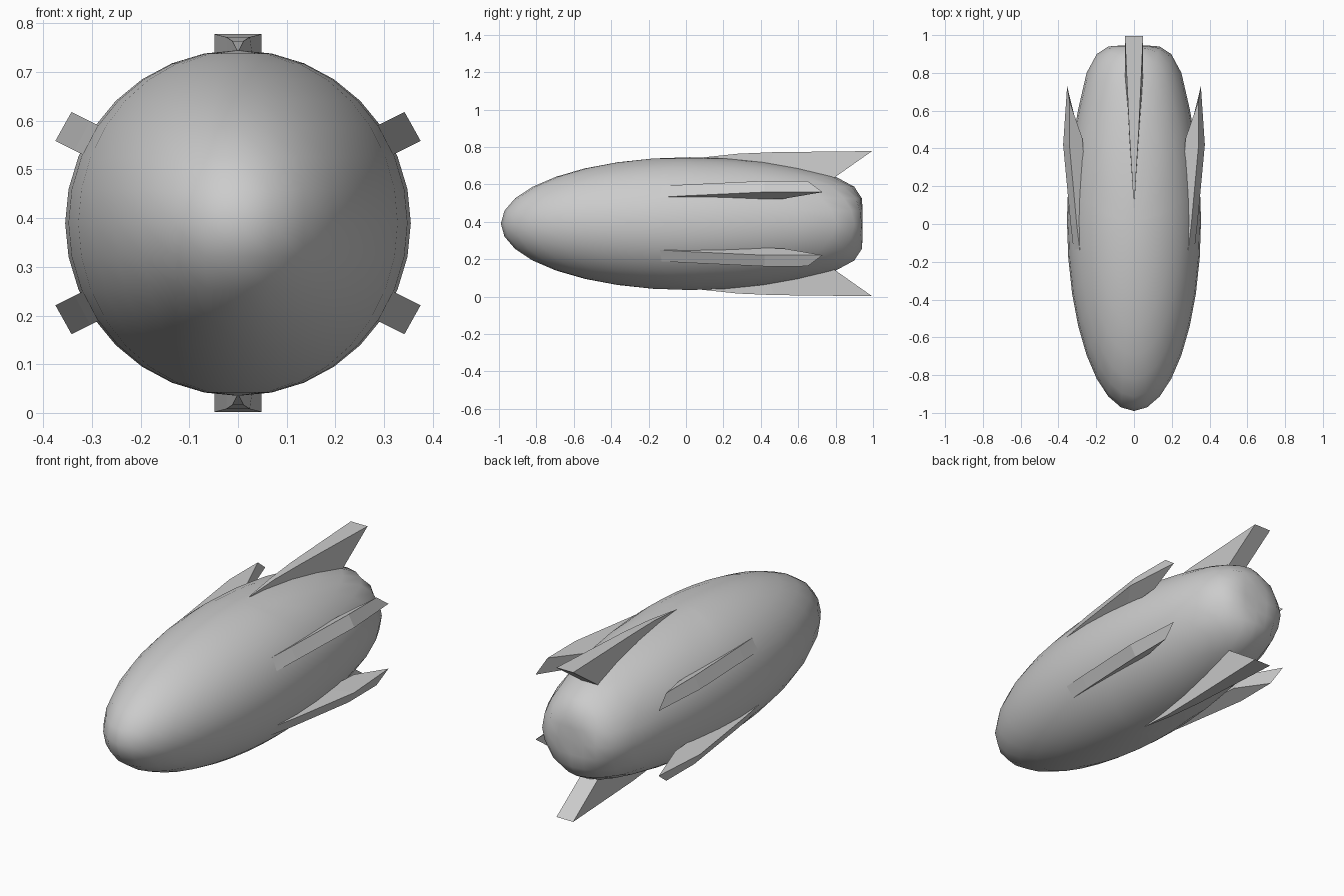
import bpy, bmesh, math
from mathutils import Vector

if "Cube" in bpy.data.objects:
    bpy.data.objects.remove(bpy.data.objects["Cube"])

CENTRE_Z = 0.39
RADIUS = 0.355
MID_Y = 0.02

grey = bpy.data.materials.new("hull grey")
grey.use_nodes = True
grey.diffuse_color = (0.6, 0.6, 0.6, 1)
grey.node_tree.nodes["Principled BSDF"].inputs["Base Color"].default_value = (0.6, 0.6, 0.6, 1)


def add_object(name, bm):
    bmesh.ops.recalc_face_normals(bm, faces=bm.faces)
    mesh = bpy.data.meshes.new(name)
    bm.to_mesh(mesh)
    bm.free()
    mesh.materials.append(grey)
    obj = bpy.data.objects.new(name, mesh)
    bpy.context.collection.objects.link(obj)
    return obj


def interpolate(points, x):
    for (x0, y0), (x1, y1) in zip(points, points[1:]):
        if x <= x1:
            return y0 + (y1 - y0) * (x - x0) / (x1 - x0)
    return points[-1][1]


# Hull: long ellipsoid nose with a blunt, flattened tail
TAIL = [(0, 0.945), (0.069, 0.945), (0.136, 0.94), (0.197, 0.90), (0.251, 0.80),
        (0.295, 0.61), (0.328, 0.42), (0.348, 0.22), (0.355, MID_Y)]
bm = bmesh.new()
bmesh.ops.create_uvsphere(bm, u_segments=32, v_segments=16, radius=RADIUS)
for v in bm.verts:
    if v.co.y > 0.001:
        v.co.y = interpolate(TAIL, math.hypot(v.co.x, v.co.z))
    else:
        v.co.y = MID_Y + v.co.y / RADIUS * 1.01
    v.co.z += CENTRE_Z
for f in bm.faces:
    f.smooth = True
add_object("hull", bm)


# Fins: lofted from four-cornered sections given as (distance out, sideways, y)
def add_fin(name, sections, angle, flip_x=1, flip_z=1):
    out = Vector((math.cos(angle), 0, math.sin(angle)))
    side = Vector((-math.sin(angle), 0, math.cos(angle)))
    bm = bmesh.new()
    rings = []
    for section in sections:
        ring = []
        for r, s, y in section:
            p = out * r + side * s
            ring.append(bm.verts.new((p.x * flip_x, y, CENTRE_Z + p.z * flip_z)))
        rings.append(ring)
    for a, b in zip(rings, rings[1:]):
        for i in range(4):
            j = (i + 1) % 4
            bm.faces.new((a[i], a[j], b[j], b[i]))
    bm.faces.new(rings[0])
    bm.faces.new(rings[-1])
    add_object(name, bm)


# Upright fins: wedge widening towards a raked rear end
def wedge(y, r, half, inner_y, inner_r):
    return [(r, half, y), (r, -half, y), (inner_r, -half, inner_y), (inner_r, half, inner_y)]


upright = [wedge(0.08, 0.353, 0.001, 0.08, 0.30),
           wedge(0.28, 0.374, 0.012, 0.25, 0.27),
           wedge(0.47, 0.382, 0.024, 0.42, 0.25),
           wedge(0.995, 0.388, 0.048, 0.77, 0.23)]
for label, flip in (("top", 1), ("bottom", -1)):
    add_fin(label + "_fin", upright, math.pi / 2, flip_z=flip)

# Side fins: long slanted strips hugging the hull
HIGH, LOW = 0.051, -0.017
slanted = [
    [(0.333, HIGH, -0.24), (0.327, LOW, -0.31), (0.29, LOW, -0.31), (0.29, HIGH, -0.24)],
    [(0.365, HIGH, 0.0), (0.367, LOW, 0.0), (0.31, LOW, 0.0), (0.31, HIGH, 0.0)],
    [(0.408, HIGH, 0.42), (0.411, LOW, 0.42), (0.32, LOW, 0.3), (0.32, HIGH, 0.3)],
    [(0.407, HIGH, 0.65), (0.392, -0.008, 0.73), (0.33, LOW, 0.52), (0.33, HIGH, 0.45)],
]
for x_label, fx in (("left", 1), ("right", -1)):
    for z_label, fz in (("upper", 1), ("lower", -1)):
        add_fin(f"{z_label}_{x_label}_fin", slanted, math.radians(26.6), fx, fz)
